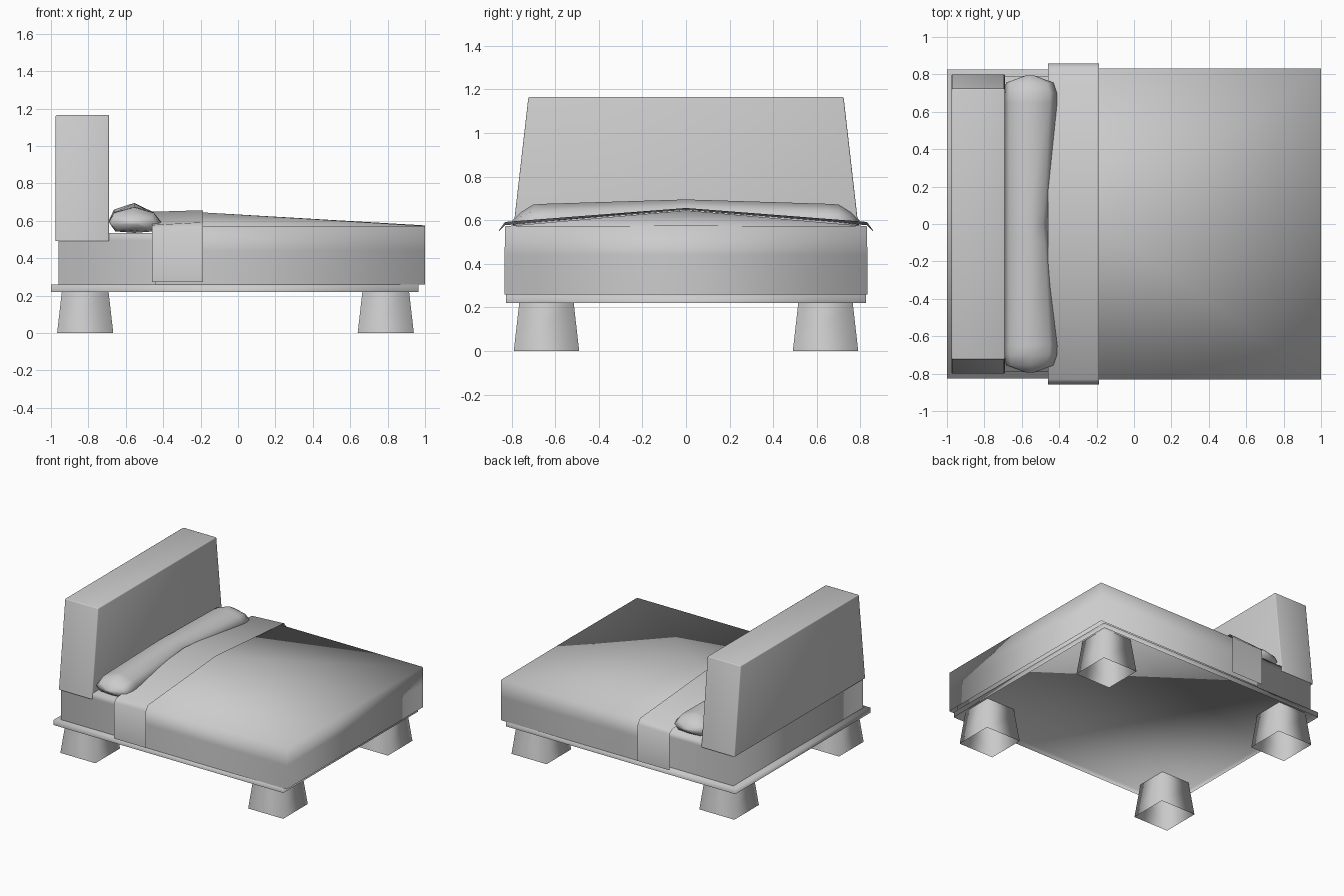
import bpy
import bmesh

cube = bpy.data.objects.get("Cube")
if cube:
    bpy.data.objects.remove(cube, do_unlink=True)

# One plain grey for every part
grey = bpy.data.materials.new("soft_grey")
grey.use_nodes = True
grey.diffuse_color = (0.6, 0.6, 0.6, 1)
grey.node_tree.nodes["Principled BSDF"].inputs["Base Color"].default_value = (0.6, 0.6, 0.6, 1)


def finish(name, bm):
    """Turn a bmesh into a smooth shaded object."""
    bmesh.ops.recalc_face_normals(bm, faces=bm.faces)
    mesh = bpy.data.meshes.new(name)
    bm.to_mesh(mesh)
    bm.free()
    mesh.materials.append(grey)
    mesh.shade_smooth()
    obj = bpy.data.objects.new(name, mesh)
    bpy.context.collection.objects.link(obj)
    return obj


def loft(sections, closed=True, first_cap=False, last_cap=False):
    """Skin a list of equal-length sections."""
    bm = bmesh.new()
    rows = [[bm.verts.new(p) for p in s] for s in sections]
    n = len(rows[0])
    for a, b in zip(rows, rows[1:]):
        for i in range(n if closed else n - 1):
            j = (i + 1) % n
            bm.faces.new((a[i], a[j], b[j], b[i]))
    if first_cap:
        bm.faces.new(rows[0])
    if last_cap:
        bm.faces.new(rows[-1])
    return bm, rows


def rect(x0, x1, y, z, cy=0):
    return [(x0, cy - y, z), (x1, cy - y, z), (x1, cy + y, z), (x0, cy + y, z)]


# Legs: hollow tapered sleeves, flaring towards the floor
for end, cx in (("head", -0.817), ("foot", 0.79)):
    for side, cy in (("right", -0.64), ("left", 0.64)):
        rings = [rect(cx - r, cx + r, r, z, cy) for r, z in ((0.15, 0), (0.125, 0.22), (0.12, 0.26))]
        finish(f"{end}_{side}_leg", loft(rings)[0])

# Platform, a shallow tray turned upside down
finish("platform", loft([rect(-1, 0.965, 0.825, z) for z in (0.22, 0.26)], last_cap=True)[0])

# Mattress
finish("mattress", loft([rect(-0.96, 0.96, 0.792, z) for z in (0.26, 0.495, 0.535)],
                        last_cap=True)[0])

# Headboard with slightly softened edges
headboard = finish("headboard", loft([rect(-0.975, -0.69, 0.8, 0.492),
                                      rect(-0.975, -0.69, 0.723, 1.165)], last_cap=True)[0])
bevel = headboard.modifiers.new("soft_edges", 'BEVEL')
bevel.width = 0.006
bevel.segments = 2


def drape(x, half):
    """Mirror half a (y, z) profile that starts at the hem and ends on the ridge."""
    right = [(x, -y, z) for y, z in half]
    left = [(x, y, z) for y, z in reversed(half[:-1])]
    return right + left


# Blanket, crowned along the middle and flat at the foot
hem = [(0.832, 0.26), (0.832, 0.44), (0.83, 0.572)]
bm, rows = loft([drape(x, hem + [(0, ridge)])
                 for x, ridge in ((-0.44, 0.635), (-0.2, 0.645), (1, 0.575))], closed=False)
foot = rows[-1]
bm.faces.new(foot[1:-1])
bm.faces.new((foot[0], foot[1], foot[-2], foot[-1]))
bmesh.ops.triangulate(bm, faces=bm.faces, quad_method='LONG_EDGE')
finish("blanket", bm)

# Folded sheet across the blanket
fold = [drape(-0.46, [(0.857, 0.272), (0.857, 0.55), (0.83, 0.577), (0, 0.648)]),
        drape(-0.187, [(0.857, 0.272), (0.857, 0.555), (0.83, 0.592), (0, 0.656)])]
finish("sheet_fold", loft(fold, closed=False)[0])


# Pillow, eight-sided, pointed at the ends and pinched in the middle
def pillow_ring(y, back, front, low, high):
    crest = -0.555
    outline = [(-1, 0.42), (-0.8, 0.78), (0, 1), (0.72, 0.78),
               (1, 0.42), (0.75, 0.06), (0, 0), (-0.75, 0.06)]
    return [(crest + u * (front - crest if u > 0 else crest - back), y, low + (high - low) * v)
            for u, v in outline]


half = [(0.795, -0.575, -0.535, 0.58, 0.6), (0.755, -0.685, -0.43, 0.545, 0.638),
        (0.7, -0.69, -0.412, 0.535, 0.672), (0.65, -0.69, -0.41, 0.535, 0.675),
        (0.1, -0.69, -0.447, 0.535, 0.692)]
stations = ([(-s[0],) + s[1:] for s in half]
            + [(0, -0.69, -0.46, 0.535, 0.695)] + half[::-1])
finish("pillow", loft([pillow_ring(*s) for s in stations], first_cap=True, last_cap=True)[0])
